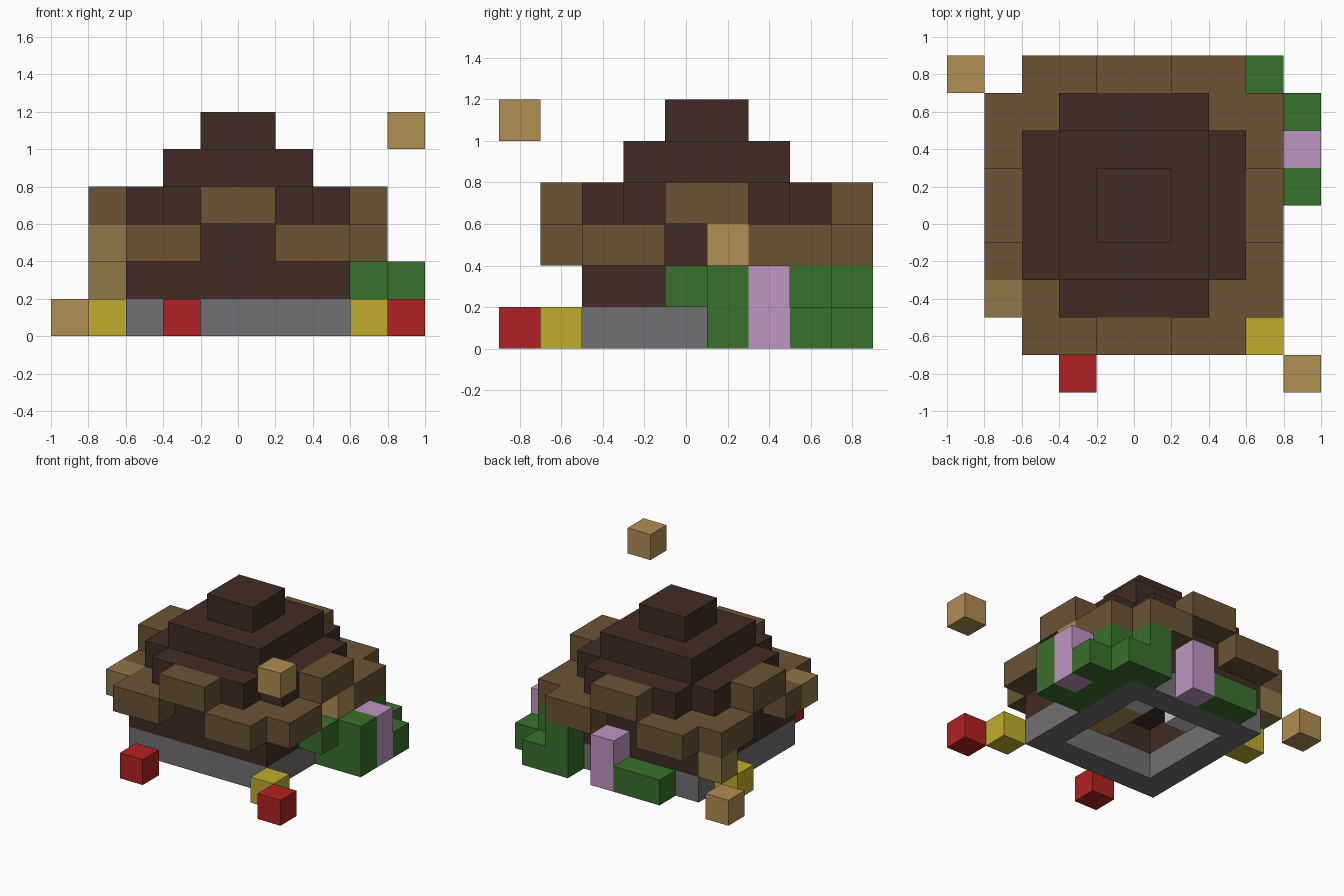
import bpy
import bmesh

cube = bpy.data.objects.get("Cube")
if cube:
    bpy.data.objects.remove(cube, do_unlink=True)

SIZE = 0.2
ORIGIN = (-1.0, -0.9, 0.0)


def material(name, hex_code):
    """Flat material from an sRGB hex colour, stored as linear values."""
    rgb = [int(hex_code[i:i + 2], 16) / 255 for i in (0, 2, 4)]
    lin = [c / 12.92 if c < 0.04045 else ((c + 0.055) / 1.055) ** 2.4 for c in rgb]
    mat = bpy.data.materials.new(name)
    mat.use_nodes = True
    mat.diffuse_color = (*lin, 1)
    bsdf = mat.node_tree.nodes["Principled BSDF"]
    bsdf.inputs["Base Color"].default_value = (*lin, 1)
    bsdf.inputs["Roughness"].default_value = 0.9
    return mat


DARK = material("dark_brown", "412C24")
BROWN = material("mid_brown", "6B5335")
DULL_TAN = material("dull_tan", "8F7849")
TAN = material("light_tan", "B08E53")
GREY = material("stone_grey", "717073")
RED = material("red", "B02222")
YELLOW = material("yellow", "BFAC2D")
GREEN = material("leaf_green", "3A702D")
LILAC = material("lilac", "BF96C1")
PALE = material("pale_grey", "BFCAC8")

cells = {}   # grid cell -> part name
parts = {}   # part name -> material


def fill(part, mat, xs, ys, zs):
    """Fill an inclusive range of grid cells with a part."""
    parts[part] = mat
    for i in range(xs[0], xs[-1] + 1):
        for j in range(ys[0], ys[-1] + 1):
            for k in range(zs[0], zs[-1] + 1):
                cells[i, j, k] = part


def carve(xs, ys, zs):
    for key in list(cells):
        if all(r[0] <= c <= r[-1] for c, r in zip(key, (xs, ys, zs))):
            del cells[key]


# Stone base and walls, hollow inside
fill("stone_base", GREY, (2, 7), (2, 7), (0,))
fill("walls", DARK, (2, 7), (2, 7), (1,))
carve((3, 6), (3, 6), (0, 1))

# Stepped roof
fill("roof", DARK, (2, 7), (2, 7), (2,))
fill("roof", DARK, (2, 7), (3, 6), (3,))
fill("roof", DARK, (3, 6), (2, 7), (3,))
fill("roof", DARK, (3, 6), (3, 6), (4,))
fill("roof", DARK, (4, 5), (4, 5), (5,))

# Eaves: low at the corners, raised in the middle of each side
for a in (2, 7):
    for b in (2, 7):
        fill("eaves", BROWN, (a,), (b,), (2,))
for start in (2, 6):
    for row in (1, 8):
        fill("eaves", BROWN, (start, start + 1), (row,), (2,))
        fill("eaves", BROWN, (row,), (start, start + 1), (2,))
for row in (1, 8):
    fill("raised_eaves", BROWN, (4, 5), (row,), (3,))
    fill("raised_eaves", BROWN, (row,), (4, 5), (3,))
carve((1,), (2,), (2,))
carve((8,), (2,), (3,))
fill("eave_patch", DULL_TAN, (1,), (2,), (2,))
fill("wall_patch", DULL_TAN, (1,), (7,), (1,))
fill("side_lamp", TAN, (8,), (5,), (2,))

# Shrubs on the left side and the back
fill("side_shrub", GREEN, (8,), (4, 7), (1,))
fill("side_shrub", GREEN, (8,), (5, 7), (0,))
fill("side_shrub", GREEN, (9,), (5,), (0, 1))
fill("side_shrub", GREEN, (9,), (7,), (0,))
fill("corner_shrub", GREEN, (8,), (8,), (0,))
fill("corner_shrub", GREEN, (7,), (8,), (0, 1))
fill("back_shrub", GREEN, (3, 4), (8,), (0,))
fill("side_flower", LILAC, (9,), (6,), (0, 1))
fill("back_flower", LILAC, (5,), (8,), (0, 1))

# Loose blocks around the house
fill("front_red_block", RED, (3,), (0,), (0,))
fill("corner_red_block", RED, (9,), (0,), (0,))
fill("front_yellow_block", YELLOW, (8,), (1,), (0,))
fill("side_yellow_block", YELLOW, (1,), (6,), (0,))
fill("ground_tan_block", TAN, (0,), (8,), (0,))
fill("floating_tan_block", TAN, (9,), (0,), (5,))

# Furnishings inside
fill("inner_shelf", TAN, (5,), (3, 4), (1,))
fill("inner_lamps", PALE, (5,), (5,), (1,))
fill("inner_lamps", PALE, (3,), (5,), (1,))
fill("inner_lamps", PALE, (6,), (3,), (1,))


def build(part, mat):
    """Make one mesh from the exposed faces of a part's cells."""
    bm = bmesh.new()
    for cell in [c for c, p in cells.items() if p == part]:
        for axis in range(3):
            u, v = (axis + 1) % 3, (axis + 2) % 3
            for side in (0, 1):
                near = list(cell)
                near[axis] += 2 * side - 1
                if tuple(near) in cells:
                    continue
                ring = []
                for du, dv in ((0, 0), (1, 0), (1, 1), (0, 1)):
                    p = list(cell)
                    p[axis] += side
                    p[u] += du
                    p[v] += dv
                    ring.append(bm.verts.new([o + SIZE * c for o, c in zip(ORIGIN, p)]))
                bm.faces.new(ring if side else ring[::-1])
    bmesh.ops.remove_doubles(bm, verts=bm.verts[:], dist=0.001)
    mesh = bpy.data.meshes.new(part)
    bm.to_mesh(mesh)
    bm.free()
    mesh.materials.append(mat)
    bpy.context.collection.objects.link(bpy.data.objects.new(part, mesh))


for part, mat in parts.items():
    build(part, mat)
